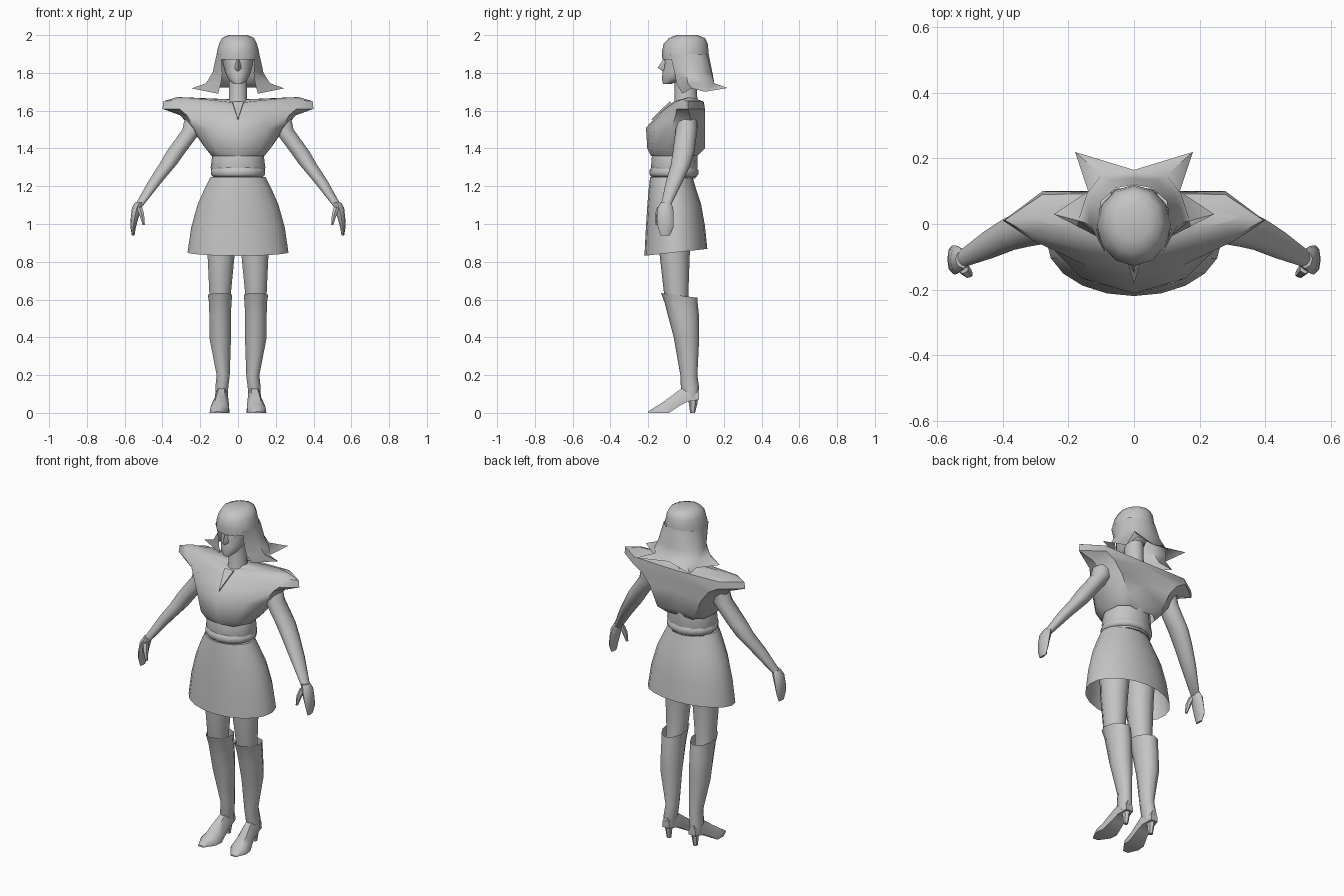
import bpy, bmesh, math
from mathutils import Vector

grey = bpy.data.materials.new("grey")
grey.diffuse_color = (0.55, 0.55, 0.55, 1)


def skin(name, rows, closed=True, caps=(True, True), mirror=False, angle=50):
    """Bridge equal rows of points into a surface."""
    bm = bmesh.new()
    vr = [[bm.verts.new(Vector(p)) for p in row] for row in rows]
    n = len(rows[0])
    for a, b in zip(vr, vr[1:]):
        for i in range(n if closed else n - 1):
            j = (i + 1) % n
            bm.faces.new((a[i], a[j], b[j], b[i]))
    if caps[0]:
        bm.faces.new(vr[0][::-1])
    if caps[1]:
        bm.faces.new(vr[-1])
    bmesh.ops.recalc_face_normals(bm, faces=bm.faces)
    me = bpy.data.meshes.new(name)
    bm.to_mesh(me)
    bm.free()
    ob = bpy.data.objects.new(name, me)
    bpy.context.collection.objects.link(ob)
    me.materials.append(grey)
    bpy.ops.object.select_all(action='DESELECT')
    ob.select_set(True)
    bpy.context.view_layer.objects.active = ob
    bpy.ops.object.shade_smooth_by_angle(angle=math.radians(angle))
    if mirror:
        m = ob.modifiers.new("mirror", 'MIRROR')
        m.merge_threshold = 0.002
    return ob


def ring(z, x0, x1, y0, y1, n=12, tilt=0.0):
    """Horizontal oval filling a box; tilt raises the back."""
    out = []
    for i in range(n):
        t = 2 * math.pi * i / n
        y = (y0 + y1) / 2 - (y1 - y0) / 2 * math.cos(t)
        out.append(((x0 + x1) / 2 + (x1 - x0) / 2 * math.sin(t), y,
                    z + tilt * (y - (y0 + y1) / 2)))
    return out


def loft(name, specs, n=12, **kw):
    return skin(name, [ring(*s[:5], n, s[5] if len(s) > 5 else 0) for s in specs], **kw)


def level(z, pts):
    return [(x, y, z) for x, y in pts]


# Head, nose and neck
loft("head", [(1.74, -.022, .022, -.122, -.08), (1.765, -.05, .05, -.127, -.02),
              (1.80, -.068, .068, -.125, .06), (1.85, -.08, .08, -.115, .09),
              (1.92, -.085, .085, -.115, .09), (1.96, -.06, .06, -.08, .07)])
skin("nose", [[(-.008, -.11, 1.87), (.008, -.11, 1.87), (0, -.122, 1.87)],
              [(-.018, -.115, 1.825), (.018, -.115, 1.825), (0, -.15, 1.827)],
              [(-.01, -.115, 1.81), (.01, -.115, 1.81), (0, -.125, 1.81)]])
loft("neck", [(1.60, -.07, .07, -.075, .07), (1.66, -.05, .05, -.06, .06),
              (1.80, -.05, .05, -.06, .055)], 10)

# Hair: cap with fringe, then a curtain ending in flicked tips
loft("hair_cap", [(1.87, -.115, .115, -.125, .12), (1.91, -.112, .112, -.128, .12),
                  (1.955, -.10, .10, -.118, .115), (1.985, -.085, .085, -.09, .10),
                  (2.0, -.05, .05, -.05, .06)], caps=(False, True))
skin("hair_curtain", [
    level(1.90, [(.09, -.085), (.113, -.02), (.10, .07), (.055, .11), (0, .12)]),
    level(1.80, [(.083, -.06), (.135, 0), (.125, .08), (.07, .135), (0, .14)]),
    level(1.745, [(.09, -.05), (.17, .01), (.145, .09), (.10, .15), (0, .15)]),
    [(.105, -.02, 1.69), (.245, .03, 1.718), (.14, .10, 1.70), (.18, .22, 1.72), (0, .165, 1.725)]],
    closed=False, caps=(False, False), mirror=True, angle=60)

# Blouse: narrow waist spreading to winged shoulders
skin("blouse", [
    level(1.36, [(0, -.185), (.09, -.17), (.14, -.08), (.13, .02), (.08, .06), (0, .05)]),
    level(1.40, [(0, -.205), (.12, -.18), (.172, -.10), (.165, .03), (.12, .10), (0, .07)]),
    level(1.51, [(0, -.212), (.16, -.165), (.235, -.075), (.25, .03), (.17, .10), (0, .08)]),
    level(1.575, [(0, -.15), (.14, -.13), (.27, -.055), (.305, .02), (.22, .10), (0, .085)]),
    [(0, -.10, 1.62), (.12, -.09, 1.625), (.31, -.05, 1.61), (.40, .01, 1.61), (.28, .10, 1.61), (0, .09, 1.62)],
    [(0, -.075, 1.64), (.08, -.06, 1.65), (.32, -.03, 1.655), (.395, .012, 1.65), (.28, .09, 1.65), (0, .095, 1.645)],
    [(0, -.05, 1.645), (.06, -.03, 1.65), (.26, .0, 1.668), (.32, .02, 1.672), (.22, .06, 1.66), (0, .06, 1.645)]],
    closed=False, caps=(False, False), mirror=True)
# Shoulder cover closing the collar around the neck
skin("collar", [
    [(0, -.05, 1.645), (.06, -.03, 1.65), (.26, 0, 1.668), (.32, .02, 1.672), (.22, .06, 1.66), (0, .06, 1.645)],
    level(1.66, [(0, -.04), (.035, -.03), (.05, -.01), (.055, .01), (.035, .04), (0, .05)])],
    closed=False, caps=(False, False), mirror=True)
# V-shaped neckline plate
skin("neckline", [[(-.03, -.078, 1.643), (.03, -.078, 1.643), (0, -.178, 1.55)],
                  [(-.03, -.086, 1.649), (.03, -.086, 1.649), (0, -.183, 1.555)]], angle=20)

# Waist, belt and skirt
loft("waist", [(1.24, -.13, .13, -.175, .05), (1.30, -.145, .145, -.185, .06),
               (1.35, -.138, .138, -.182, .06), (1.40, -.13, .13, -.17, .06)])
loft("belt", [(1.25, -.135, .135, -.182, .055), (1.262, -.147, .147, -.193, .065),
              (1.285, -.147, .147, -.193, .065), (1.30, -.135, .135, -.182, .055)], 14)
loft("skirt", [(.85, -.267, .267, -.22, .113, .11), (.98, -.248, .248, -.213, .10, .08),
               (1.10, -.215, .215, -.205, .08, .03), (1.18, -.18, .18, -.198, .055),
               (1.25, -.145, .145, -.19, .035)], 20, caps=(False, True))

# Legs and boots
loft("thigh", [(.55, .04, .15, -.10, .02), (.62, .036, .154, -.115, .012),
               (.84, .014, .165, -.14, .02), (1.0, .005, .17, -.15, .035),
               (1.12, .004, .16, -.15, .035)], 10, mirror=True)
loft("boot", [(.08, .055, .12, -.01, .062), (.13, .05, .122, -.027, .07),
              (.20, .042, .115, -.03, .06), (.40, .034, .155, -.065, .07),
              (.52, .034, .155, -.097, .068), (.58, .032, .156, -.112, .062),
              (.622, .028, .162, -.132, .06, -.13)], 10, caps=(True, False), mirror=True)


def section(y, x0, x1, z0, z1):
    """Upright foot slice, narrower on top."""
    c, w, h = (x0 + x1) / 2, (x1 - x0) / 2, z1 - z0
    return [(c - w, y, z0), (c + w, y, z0), (c + w * .95, y, z0 + h * .5),
            (c + w * .45, y, z1), (c - w * .45, y, z1), (c - w * .95, y, z0 + h * .5)]


skin("boot_foot", [section(.068, .065, .11, .07, .13), section(.01, .052, .122, .06, .145),
                   section(-.03, .05, .125, .04, .125), section(-.09, .045, .145, 0, .08),
                   section(-.14, .048, .15, 0, .045), section(-.20, .09, .125, 0, .008)], mirror=True)
loft("boot_heel", [(0, .075, .10, .022, .048), (.05, .07, .105, .015, .06),
                   (.11, .06, .115, .0, .069)], 6, mirror=True)

# Arms and hands
loft("arm", [(1.63, .15, .27, -.04, .06), (1.50, .185, .297, -.055, .06),
             (1.385, .272, .38, -.07, .045), (1.315, .322, .42, -.08, .025),
             (1.23, .395, .475, -.105, -.015), (1.09, .507, .552, -.135, -.085)],
     10, mirror=True)
loft("hand", [(1.115, .50, .545, -.135, -.08), (1.085, .51, .562, -.15, -.068),
              (1.03, .528, .568, -.155, -.065), (.985, .54, .57, -.15, -.065),
              (.94, .548, .562, -.135, -.085)], 8, mirror=True)
loft("thumb", [(1.09, .505, .54, -.152, -.115), (1.05, .495, .525, -.165, -.13),
               (.995, .492, .505, -.162, -.145)], 6, mirror=True)
